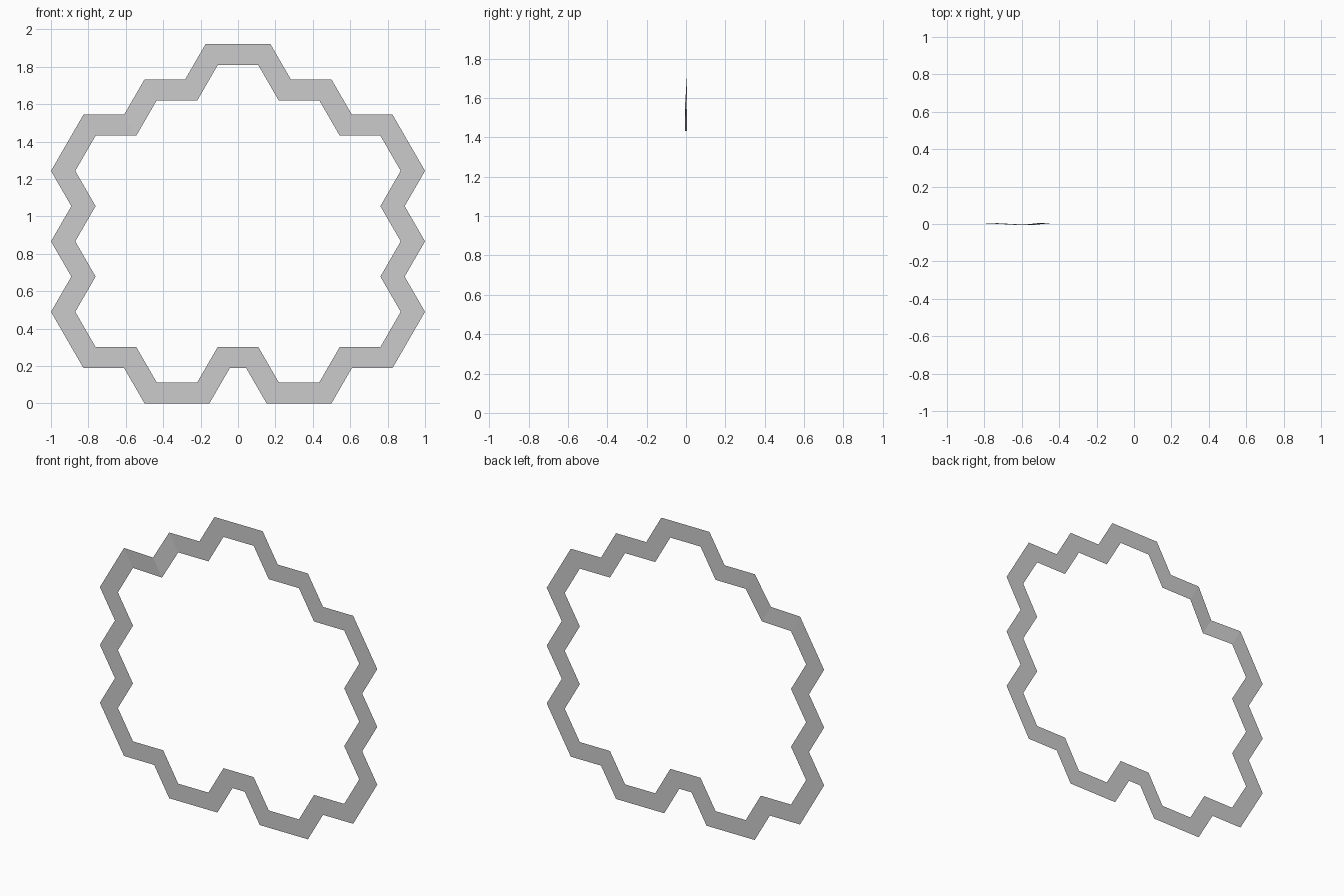
import bpy, bmesh
from math import sin, cos, radians
from mathutils import Vector

if "Cube" in bpy.data.objects:
    bpy.data.objects.remove(bpy.data.objects["Cube"])

SIDE, BAND = 0.2175, 0.1125
# Heading of each hexagon edge, walking the right half from the top to the bottom
TURNS = [-60, 0, -60, 0, -60, -120, -60, -120, -60, -120, 180, -120, 180, 120]


def direction(deg):
    return Vector((cos(radians(deg)), sin(radians(deg))))


# Inner edge path on the hexagon grid
inner = [Vector((SIDE / 2, 1.8085))]
for t in TURNS:
    inner.append(inner[-1] + direction(t) * SIDE)

# Outer edge: mitred offset of the inner edge
heads = [0] + TURNS + [180]
outer = []
for p, a, b in zip(inner, heads, heads[1:]):
    n1, n2 = direction(a + 90), direction(b + 90)
    outer.append(p + (n1 + n2) * BAND / (1 + n1.dot(n2)))

# Mirror both edges into closed loops and fill the band between them
bm = bmesh.new()


def make_loop(half):
    def y_at(side, i):
        # slight dip in the sheet at the upper left notch
        return -0.006 if side < 0 and i == 3 else 0.006
    right = [bm.verts.new((p.x, y_at(1, i), p.y)) for i, p in enumerate(half)]
    left = [bm.verts.new((-p.x, y_at(-1, i), p.y)) for i, p in enumerate(half)]
    return right + left[::-1]


a, b = make_loop(inner), make_loop(outer)
n = len(a)
for i in range(n):
    j = (i + 1) % n
    bm.faces.new((a[i], a[j], b[j], b[i]))
bmesh.ops.recalc_face_normals(bm, faces=bm.faces)
bm.normal_update()
if sum(f.normal.y for f in bm.faces) > 0:
    bmesh.ops.reverse_faces(bm, faces=bm.faces)

mesh = bpy.data.meshes.new("hexagon_outline_border")
bm.to_mesh(mesh)
bm.free()
bpy.context.collection.objects.link(bpy.data.objects.new("hexagon_outline_border", mesh))
